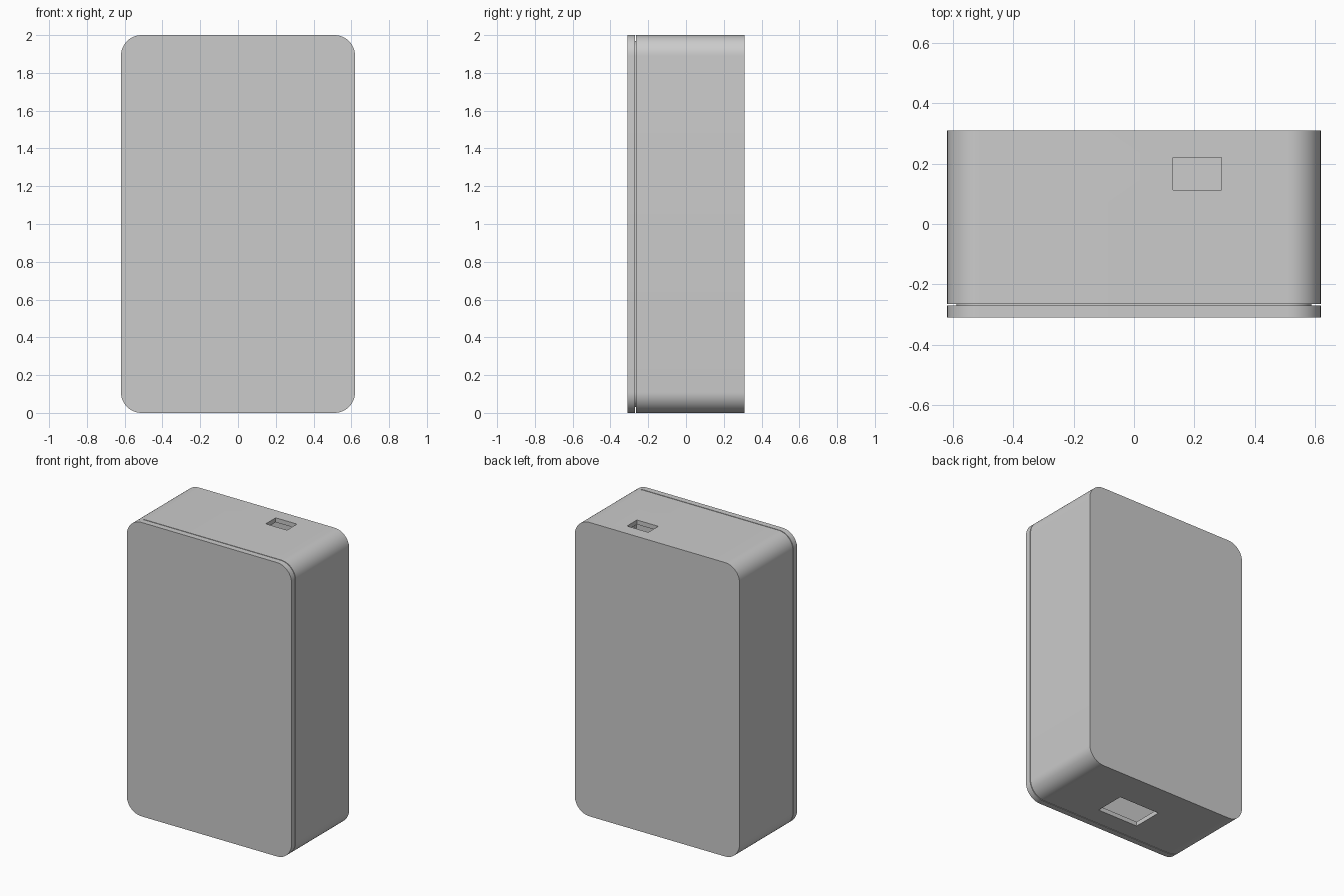
import bpy, bmesh
from math import cos, sin, pi

if "Cube" in bpy.data.objects:
    bpy.data.objects.remove(bpy.data.objects["Cube"])


def rounded_slab(name, half_w, half_h, radius, y0, y1, steps=12):
    """Rounded rectangle in the xz plane, centred on z = 1, extruded along y."""
    bm = bmesh.new()
    ring = []
    corners = [(1, 1), (-1, 1), (-1, -1), (1, -1)]
    for i, (sx, sz) in enumerate(corners):
        for k in range(steps + 1):
            a = pi / 2 * (i + k / steps)
            x = sx * (half_w - radius) + radius * cos(a)
            z = 1 + sz * (half_h - radius) + radius * sin(a)
            ring.append(bm.verts.new((x, y0, z)))
    face = bm.faces.new(ring)
    new = bmesh.ops.extrude_face_region(bm, geom=[face])["geom"]
    verts = [g for g in new if isinstance(g, bmesh.types.BMVert)]
    bmesh.ops.translate(bm, verts=verts, vec=(0, y1 - y0, 0))
    bmesh.ops.recalc_face_normals(bm, faces=bm.faces)
    mesh = bpy.data.meshes.new(name)
    bm.to_mesh(mesh)
    bm.free()
    obj = bpy.data.objects.new(name, mesh)
    bpy.context.collection.objects.link(obj)
    return obj


def box(name, x, y, z):
    """Box from three (min, max) ranges."""
    mid = [(r[0] + r[1]) / 2 for r in (x, y, z)]
    bpy.ops.mesh.primitive_cube_add(size=1, location=mid)
    obj = bpy.context.object
    obj.name = name
    obj.scale = [r[1] - r[0] for r in (x, y, z)]
    return obj


def select(obj):
    bpy.ops.object.select_all(action='DESELECT')
    obj.select_set(True)
    bpy.context.view_layer.objects.active = obj


def cut(obj, cutter):
    cutter.hide_render = True
    select(obj)
    mod = obj.modifiers.new("cut", 'BOOLEAN')
    mod.operation = 'DIFFERENCE'
    mod.solver = 'EXACT'
    mod.object = cutter
    bpy.ops.object.modifier_apply(modifier=mod.name)
    bpy.data.objects.remove(cutter, do_unlink=True)


# hollow body, open towards the front cover
body = rounded_slab("case_body", 0.62, 1.0, 0.11, -0.265, 0.31)
cut(body, rounded_slab("cavity_cutter", 0.59, 0.97, 0.08, -0.4, 0.28))

# cable opening on top, larger opening underneath
cut(body, box("top_port_cutter", (0.13, 0.29), (0.113, 0.22), (1.9, 2.1)))
cut(body, box("bottom_port_cutter", (-0.135, 0.175), (-0.135, 0.075), (-0.1, 0.1)))

# front cover with the lip that seats inside the body
cover = rounded_slab("front_cover", 0.62, 1.0, 0.11, -0.31, -0.27)
lip = rounded_slab("cover_lip", 0.589, 0.969, 0.08, -0.271, -0.24)
cut(lip, rounded_slab("lip_cutter", 0.56, 0.94, 0.05, -0.4, 0.0))

for part in (body, cover, lip):
    select(part)
    bpy.ops.object.shade_smooth_by_angle(angle=pi / 6)
